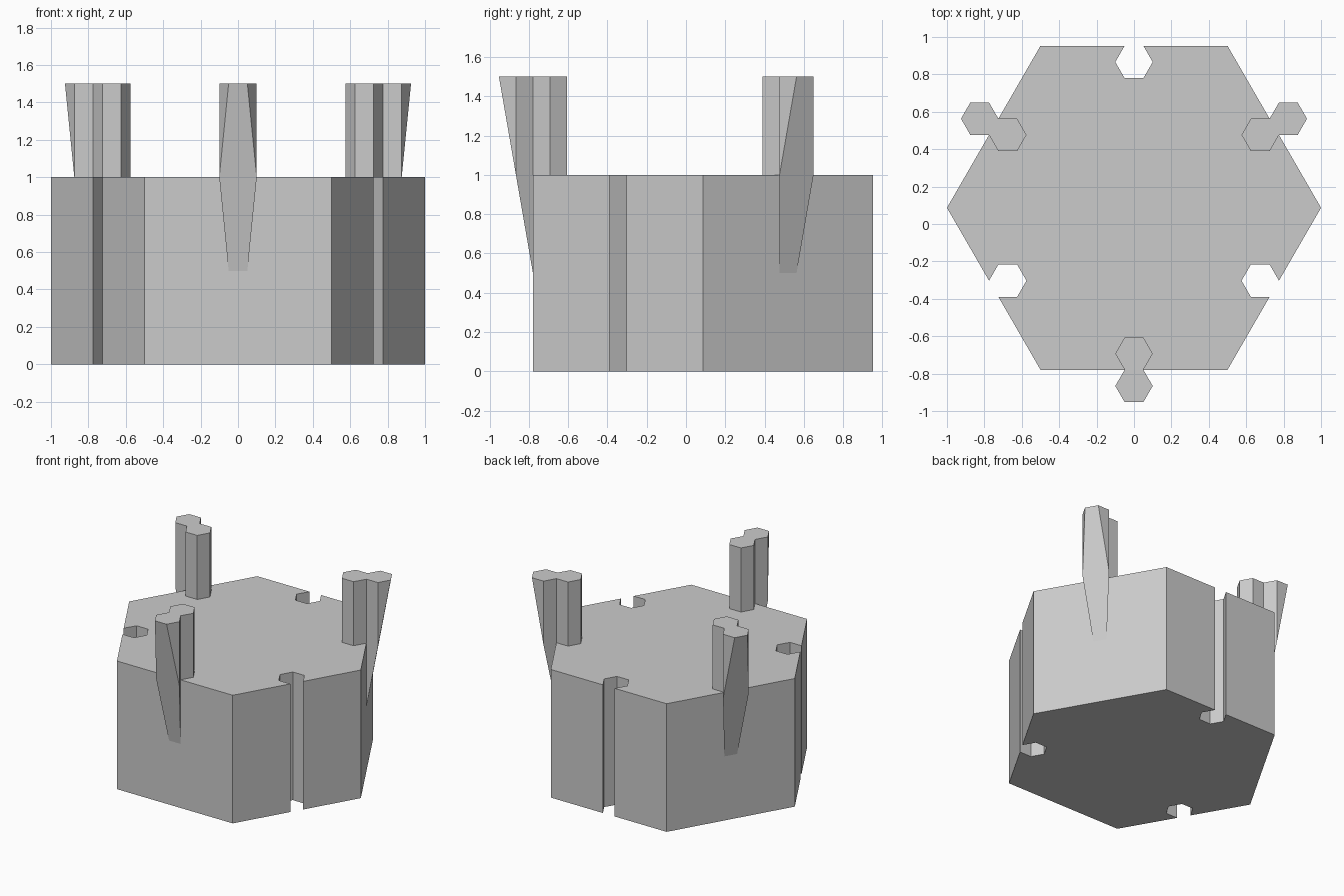
import bpy, bmesh, math
from mathutils import Matrix, Vector

if "Cube" in bpy.data.objects:
    bpy.data.objects.remove(bpy.data.objects["Cube"])

R, r = 1.0, 0.1                    # body and connector hexagon radii
A, a = R * math.sqrt(3) / 2, r * math.sqrt(3) / 2
CENTRE = Vector((0, a, 0))
H, TOP, LOW = 1.0, 1.5, 0.5

grey = bpy.data.materials.new("plain_grey")
grey.diffuse_color = (0.6, 0.6, 0.6, 1)
grey.use_nodes = True
grey.node_tree.nodes["Principled BSDF"].inputs["Base Color"].default_value = grey.diffuse_color


def spin(u, v, deg, z=0):
    return Matrix.Rotation(math.radians(deg), 4, 'Z') @ Vector((u, v, z)) + CENTRE


def finish(bm, name):
    bmesh.ops.recalc_face_normals(bm, faces=bm.faces)
    me = bpy.data.meshes.new(name)
    bm.to_mesh(me)
    bm.free()
    me.materials.append(grey)
    bpy.context.collection.objects.link(bpy.data.objects.new(name, me))


def add_prism(bm, outline, z0, z1, skip=None, bottom=True):
    """Extrude an outline of (x, y) points, leaving out one hidden wall."""
    lo = [bm.verts.new((x, y, z0)) for x, y in outline]
    hi = [bm.verts.new((x, y, z1)) for x, y in outline]
    faces = [bm.faces.new(hi)]
    if bottom:
        faces.append(bm.faces.new(lo[::-1]))
    n = len(outline)
    for i in range(n):
        if i != skip:
            j = (i + 1) % n
            faces.append(bm.faces.new((lo[i], lo[j], hi[j], hi[i])))
    return faces


def hexagon(cx):
    # starts at the outward (+x) flat side: wall 0 faces out, wall 3 faces in
    return [(cx + r * math.cos(math.radians(t)), r * math.sin(math.radians(t)))
            for t in range(-30, 330, 60)]


# Hexagonal block with a keyhole slot in every other side
outline = []
for k in range(6):
    deg = 30 + 60 * k
    outline.append(spin(A, -R / 2, deg).xy)
    if k % 2:
        for u, v in ((0, -.5), (-1, -1), (-2, -.5), (-2, .5), (-1, 1), (0, .5)):
            outline.append(spin(A + u * a, v * r, deg).xy)
bm = bmesh.new()
add_prism(bm, outline, 0, H)
finish(bm, "hex_block")

# Connector pegs on the other sides: upright inner key joined to an outer key
# whose outside is sliced away down to the wall
for name, deg in (("right_peg", 30), ("left_peg", 150), ("front_peg", 270)):
    bm = bmesh.new()
    outer = add_prism(bm, hexagon(A + a), LOW, TOP, skip=3, bottom=False)
    geom = list(bm.verts) + list(bm.edges) + outer
    slope = Vector((TOP - LOW, 0, -2 * a))
    cut = bmesh.ops.bisect_plane(bm, geom=geom, dist=1e-5, plane_co=(A + a, 0, H),
                                 plane_no=slope, clear_outer=True)
    # Sloping outer face closing the slice
    rim = {v for v in cut["geom_cut"] if isinstance(v, bmesh.types.BMVert)}
    rim |= {v for v in bm.verts
            if abs((v.co - Vector((A + a, 0, H))).dot(slope)) < 1e-4}
    order = sorted(rim, key=lambda v: math.atan2(v.co.z - H, v.co.y))
    if bm.faces.get(order) is None:
        bm.faces.new(order)
    add_prism(bm, hexagon(A - a), H, TOP, skip=0, bottom=False)
    for v in bm.verts:
        v.co = spin(v.co.x, v.co.y, deg, v.co.z)
    bmesh.ops.remove_doubles(bm, verts=bm.verts, dist=1e-4)
    finish(bm, name)
